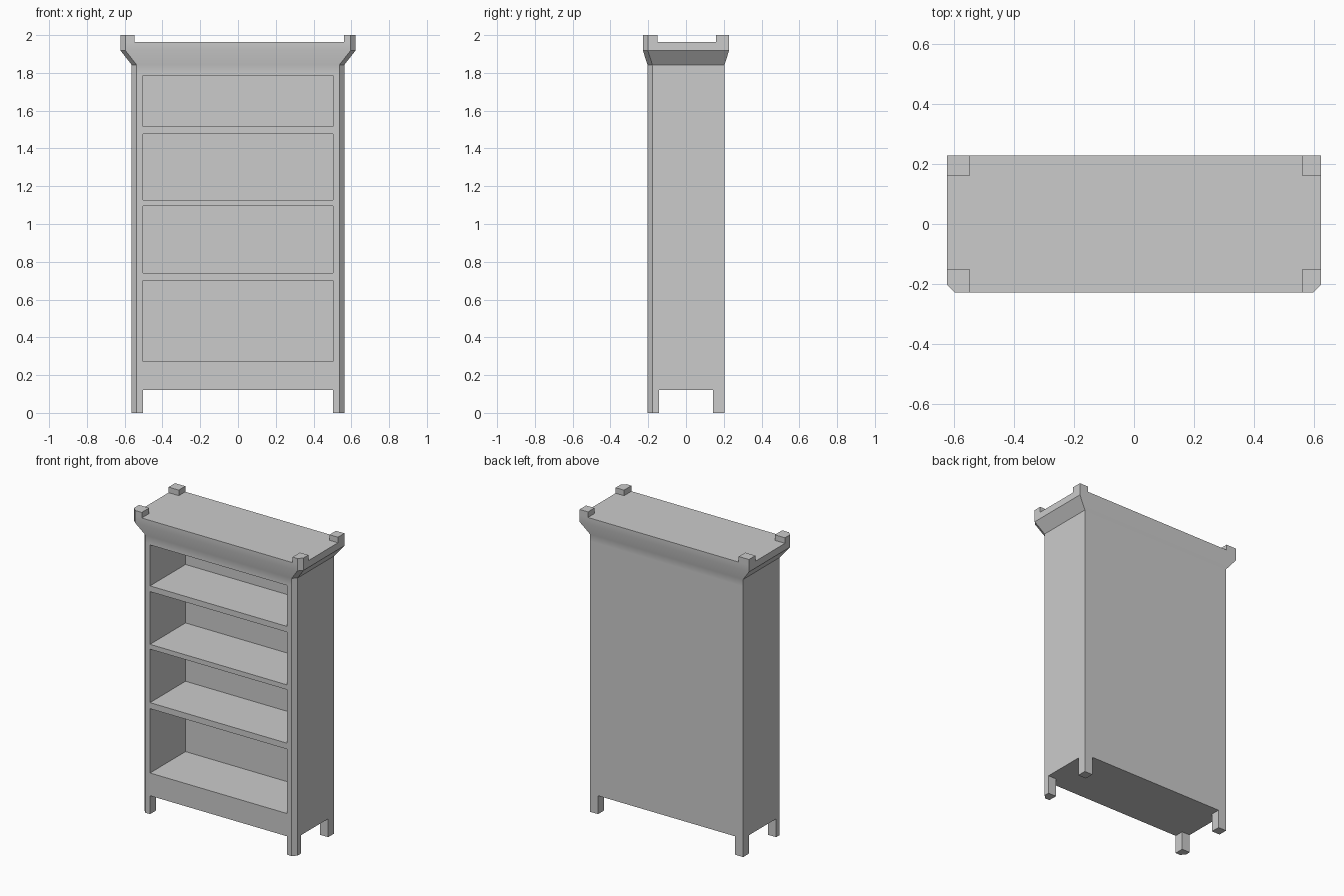
import bpy, bmesh

if "Cube" in bpy.data.objects:
    bpy.data.objects.remove(bpy.data.objects["Cube"])

BODY = (0.563, 0.204, 0.026)   # half width, half depth, front chamfer
TOP = (0.622, 0.228, 0.026)


def loft(name, rings):
    """Closed solid through a stack of (outline, z) rings."""
    bm = bmesh.new()
    loops = [[bm.verts.new((x, y, z)) for x, y in pts] for pts, z in rings]
    n = len(loops[0])
    bm.faces.new(loops[0])
    bm.faces.new(loops[-1])
    for a, b in zip(loops, loops[1:]):
        for i in range(n):
            j = (i + 1) % n
            bm.faces.new((a[i], a[j], b[j], b[i]))
    bmesh.ops.recalc_face_normals(bm, faces=bm.faces)
    me = bpy.data.meshes.new(name)
    bm.to_mesh(me)
    bm.free()
    ob = bpy.data.objects.new(name, me)
    bpy.context.collection.objects.link(ob)
    return ob


def outline(w, d, c):
    """Rectangle with the two front corners chamfered."""
    return [(-w, d), (-w, -d + c), (-w + c, -d), (w - c, -d), (w, -d + c), (w, d)]


def rect(x0, x1, y0, y1):
    return [(x0, y0), (x1, y0), (x1, y1), (x0, y1)]


def corner(sx, front, size, xi, yi):
    """Outline of a post filling one corner, with inner faces at xi and yi."""
    w, d, c = size
    if front:
        return [(sx * w, -yi), (sx * w, -d + c), (sx * (w - c), -d),
                (sx * xi, -d), (sx * xi, -yi)]
    return [(sx * w, yi), (sx * w, d), (sx * xi, d), (sx * xi, yi)]


# carcass with flared cornice
b, t = outline(*BODY), outline(*TOP)
case = loft("bookcase_body", [(b, 0.122), (b, 1.796), (b, 1.843), (t, 1.918), (t, 1.963)])

# shelf openings
for z0, z1 in [(0.273, 0.70), (0.74, 1.095), (1.127, 1.477), (1.515, 1.787)]:
    cutter = loft("opening_cutter", [(rect(-0.503, 0.503, -0.4, 0.168), z0),
                                     (rect(-0.503, 0.503, -0.4, 0.168), z1)])
    cutter.hide_render = True
    mod = case.modifiers.new("opening", 'BOOLEAN')
    mod.operation = 'DIFFERENCE'
    mod.solver = 'EXACT'
    mod.object = cutter
    bpy.context.view_layer.objects.active = case
    bpy.ops.object.modifier_apply(modifier=mod.name)
    bpy.data.objects.remove(cutter)

# soft transition into the cornice, other edges sharp
bpy.ops.object.select_all(action='DESELECT')
case.select_set(True)
bpy.context.view_layer.objects.active = case
bpy.ops.object.shade_smooth_by_angle(angle=0.55)

# feet and top corner blocks
for sx, side, block_x in [(-1, "left", 0.547), (1, "right", 0.56)]:
    for front, end, block_y in [(True, "front", 0.15), (False, "back", 0.16)]:
        foot = corner(sx, front, BODY, 0.503, 0.142)
        loft(f"foot_{end}_{side}", [(foot, 0.0), (foot, 0.122)])
        block = corner(sx, front, TOP, block_x, block_y)
        loft(f"top_block_{end}_{side}", [(block, 1.963), (block, 2.0)])
